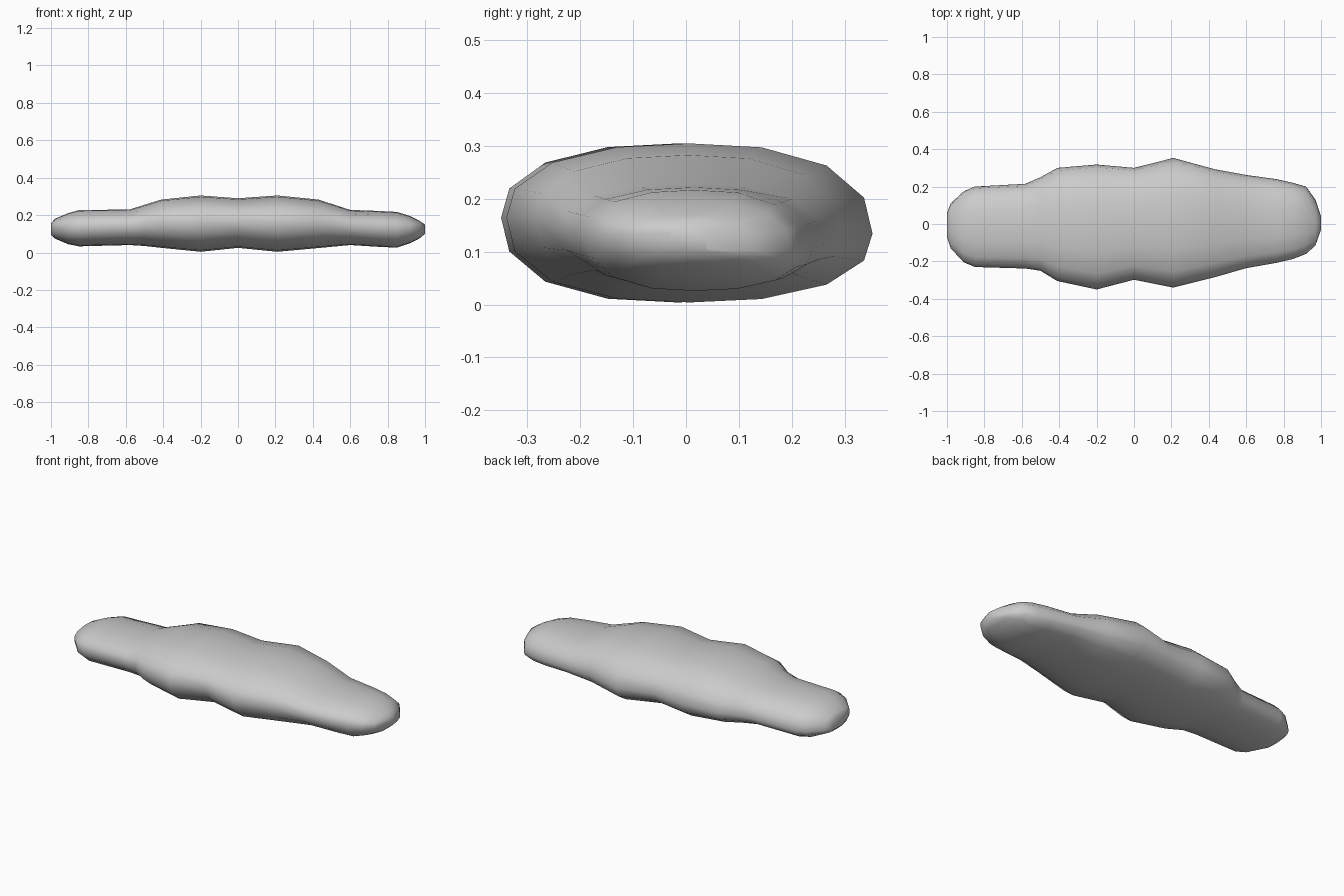
import bpy, bmesh, math

if "Cube" in bpy.data.objects:
    bpy.data.objects.remove(bpy.data.objects["Cube"])

# Stations along the body: x, y min, y max, z min, z max
stations = [
    (-1.00, -0.07, 0.06, 0.095, 0.155),
    (-0.98, -0.13, 0.11, 0.075, 0.18),
    (-0.91, -0.205, 0.175, 0.045, 0.21),
    (-0.85, -0.23, 0.20, 0.033, 0.227),
    (-0.58, -0.238, 0.215, 0.04, 0.23),
    (-0.50, -0.25, 0.25, 0.035, 0.255),
    (-0.41, -0.305, 0.30, 0.025, 0.283),
    (-0.20, -0.35, 0.318, 0.004, 0.305),
    (0.00, -0.298, 0.30, 0.025, 0.29),
    (0.21, -0.34, 0.353, 0.004, 0.305),
    (0.43, -0.285, 0.293, 0.024, 0.283),
    (0.60, -0.236, 0.262, 0.04, 0.228),
    (0.76, -0.208, 0.24, 0.03, 0.222),
    (0.85, -0.187, 0.22, 0.026, 0.217),
    (0.92, -0.16, 0.20, 0.05, 0.195),
    (0.97, -0.115, 0.13, 0.075, 0.17),
    (1.00, -0.03, 0.04, 0.10, 0.15),
]
SIDES = 16


def section(y0, y1, z0, z1):
    """Squashed rounded section whose widest points tilt slightly across the body."""
    yc = (y0 + y1) / 2
    zc = (z0 + z1) / 2 - 0.005
    points = []
    for i in range(SIDES):
        a = 2 * math.pi * i / SIDES
        c, s = math.cos(a), math.sin(a)
        r = (abs(c) ** 2.4 + abs(s) ** 2.4) ** (-1 / 2.4)
        c, s = c * r, s * r
        y = yc + c * (y1 - y0) / 2
        mid = zc - 0.015 * c
        z = mid + s * ((z1 - mid) if s > 0 else (mid - z0))
        points.append((y, z))
    return points


# Lumpy stone-like body lofted through the stations
bm = bmesh.new()
rings = []
for x, y0, y1, z0, z1 in stations:
    rings.append([bm.verts.new((x, y, z)) for y, z in section(y0, y1, z0, z1)])
for a, b in zip(rings, rings[1:]):
    for i in range(SIDES):
        j = (i + 1) % SIDES
        bm.faces.new((a[i], a[j], b[j], b[i]))

# Blunt end caps
bm.faces.new(rings[0])
bm.faces.new(rings[-1])
bmesh.ops.recalc_face_normals(bm, faces=bm.faces)
for f in bm.faces:
    f.smooth = True

mesh = bpy.data.meshes.new("lumpy_body")
bm.to_mesh(mesh)
bm.free()
body = bpy.data.objects.new("lumpy_body", mesh)
bpy.context.collection.objects.link(body)
